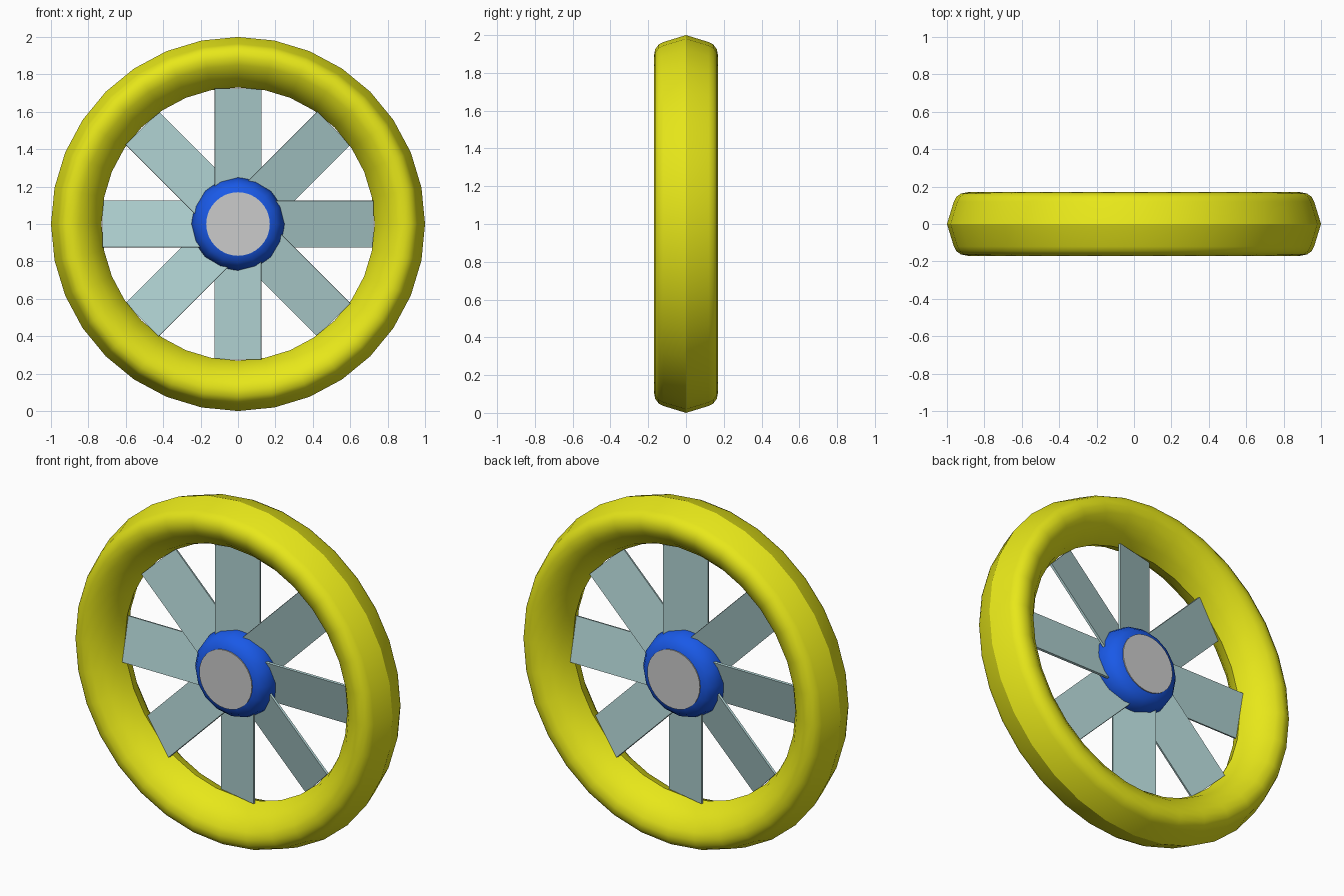
import bpy, bmesh, math
from mathutils import Matrix, Vector

if "Cube" in bpy.data.objects:
    bpy.data.objects.remove(bpy.data.objects["Cube"])

CENTRE = Vector((0, 0, 1))


def material(name, rgb):
    m = bpy.data.materials.new(name)
    m.diffuse_color = (*rgb, 1)
    m.use_nodes = True
    m.node_tree.nodes["Principled BSDF"].inputs["Base Color"].default_value = m.diffuse_color
    return m


def finish(name, bm, mat=None, smooth=None):
    bmesh.ops.recalc_face_normals(bm, faces=bm.faces)
    me = bpy.data.meshes.new(name)
    bm.to_mesh(me)
    bm.free()
    ob = bpy.data.objects.new(name, me)
    bpy.context.collection.objects.link(ob)
    ob.location = CENTRE
    if mat:
        me.materials.append(mat)
    if smooth:
        bpy.ops.object.select_all(action='DESELECT')
        ob.select_set(True)
        bpy.context.view_layer.objects.active = ob
        bpy.ops.object.shade_smooth_by_angle(angle=math.radians(smooth))
    return ob


def lathe(name, profile, segments, closed, mat, smooth):
    """Revolve (radius, y) points around the y axle."""
    bm = bmesh.new()
    rings = []
    for i in range(segments):
        a = 2 * math.pi * i / segments
        rings.append([bm.verts.new((r * math.sin(a), y, r * math.cos(a))) for r, y in profile])
    n = len(profile)
    for i in range(segments):
        p, q = rings[i], rings[(i + 1) % segments]
        for j in range(n if closed else n - 1):
            k = (j + 1) % n
            bm.faces.new((p[j], p[k], q[k], q[j]))
    return finish(name, bm, mat, smooth)


yellow = material("yellow", (0.8, 0.8, 0.01))
blue = material("blue", (0.01, 0.1, 0.8))
pale = material("pale_blue", (0.42, 0.62, 0.62))

# Rim: ridge on the outside, rounded sides, tapering to the inner edge
half = [(0.963, 0.12), (0.95, 0.145), (0.925, 0.163), (0.89, 0.17),
        (0.85, 0.158), (0.80, 0.122), (0.755, 0.068)]
rim = [(1.0, 0)] + [(r, -y) for r, y in half] + [(0.73, 0)] + half[::-1]
lathe("rim", rim, 32, True, yellow, 30)

# Hub ring
side = [(0.17, 0.11), (0.205, 0.098), (0.235, 0.06)]
hub = [(r, -y) for r, y in side] + [(0.25, 0)] + side[::-1]
lathe("hub", hub, 16, False, blue, 50)

# Flat caps on both ends of the hub
for name, y in (("front_cap", -0.11), ("back_cap", 0.11)):
    bm = bmesh.new()
    bmesh.ops.create_cone(bm, cap_ends=True, segments=32, radius1=0.17, radius2=0.17, depth=0.01,
                          matrix=Matrix.Translation((0, y, 0)) @ Matrix.Rotation(math.pi / 2, 4, 'X'))
    finish(name, bm, smooth=30)

# Eight pitched blades
for i in range(8):
    bm = bmesh.new()
    bmesh.ops.create_cube(bm, size=1, matrix=Matrix.Translation((0, 0, 0.4125))
                          @ Matrix.Diagonal((0.256, 0.013, 0.625, 1)))
    bm.transform(Matrix.Rotation(i * math.pi / 4, 4, 'Y') @ Matrix.Rotation(math.radians(13), 4, 'Z'))
    finish(f"blade_{i + 1}", bm, pale)
